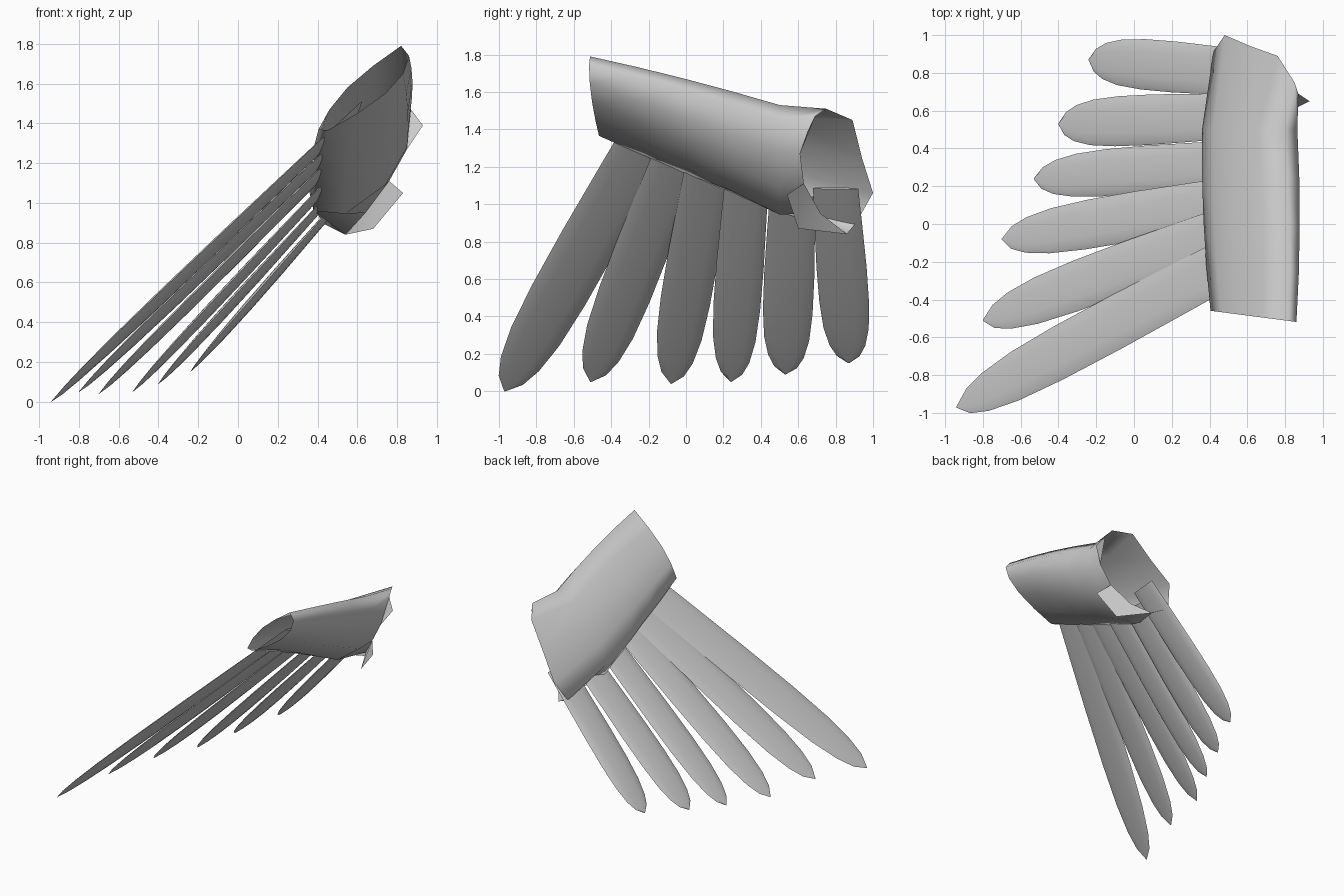
import bpy, math
from mathutils import Vector, Matrix

if "Cube" in bpy.data.objects:
    bpy.data.objects.remove(bpy.data.objects["Cube"])


def make_object(name, verts, faces, angle=40):
    mesh = bpy.data.meshes.new(name)
    mesh.from_pydata(verts, [], faces)
    mesh.update()
    obj = bpy.data.objects.new(name, mesh)
    bpy.context.collection.objects.link(obj)
    bpy.ops.object.select_all(action='DESELECT')
    obj.select_set(True)
    bpy.context.view_layer.objects.active = obj
    bpy.ops.object.shade_smooth_by_angle(angle=math.radians(angle))
    return obj


def bridge(rings, n):
    """Quads joining consecutive closed rings of n points."""
    return [(r * n + i, r * n + (i + 1) % n, (r + 1) * n + (i + 1) % n, (r + 1) * n + i)
            for r in range(rings - 1) for i in range(n)]


# Open sleeve: slanted lens section that thickens to a ragged back rim
front = [(.86, 1.74), (.82, 1.79), (.68, 1.69), (.55, 1.58), (.46, 1.47),
         (.405, 1.37), (.45, 1.365), (.60, 1.45), (.74, 1.55), (.83, 1.65)]
back = [(.865, 1.45), (.80, 1.53), (.66, 1.47), (.53, 1.34), (.42, 1.19),
        (.36, 1.05), (.38, .96), (.54, .945), (.74, 1.09), (.85, 1.28)]
rim = [(.87, .69, 1.47), (.85, .75, 1.51), (.76, .89, 1.45), (.62, .94, 1.25), (.48, 1.0, 1.06),
       (.42, .91, .90), (.54, .86, .84), (.64, .72, .95), (.76, .63, 1.11), (.85, .61, 1.27)]
verts = []
for t in (0, .25, .5, .75, 1):
    for i, ((fx, fz), (bx, bz)) in enumerate(zip(front, back)):
        y0 = -.46 - .13 * (fx - .41)
        bulge = .06 * t * (1 - t)
        x = fx + (bx - fx) * t
        verts.append((x + bulge * (1 if x > .65 else -1),
                      y0 + (.5 - y0) * t,
                      fz + (bz - fz) * t + bulge * (.7 if i < 5 else -.4)))
verts += rim
make_object("wing_sleeve", verts, bridge(6, 10), 100)

# Torn flaps flaring off the back rim
make_object("lower_flap", [rim[8], (.83, .54, 1.05), (.68, .60, .87), rim[6], rim[7]],
            [(0, 1, 2, 4), (4, 2, 3)], 60)
make_object("upper_flap", [rim[0], (.93, .65, 1.39), rim[9]], [(0, 1, 2)])


# Feathers: thin rounded blades, (root, tip, width, roll in degrees)
feathers = [((.60, -.15, 1.46), (-.94, -.97, .00), .31, 9),
            ((.60, .01, 1.39), (-.80, -.51, .05), .285, 9),
            ((.58, .14, 1.31), (-.70, -.08, .04), .27, 9),
            ((.54, .33, 1.19), (-.53, .24, .05), .255, 8),
            ((.48, .57, 1.05), (-.40, .53, .09), .27, 7),
            ((.58, .80, 1.085), (-.24, .87, .15), .27, 5)]
# (distance along blade, width factor, thickness)
profile = [(0, .9, .015), (.2, .95, .03), (.45, 1, .04), (.65, .99, .04),
           (.8, .9, .032), (.9, .71, .02), (.96, .45, .01), (1, .02, .001)]
SIDES = 12

for k, (root, tip, width, roll) in enumerate(feathers):
    a, b = Vector(root), Vector(tip)
    axis = (b - a).normalized()
    normal = axis.cross(Vector((0, 1, 0))).normalized()
    if normal.z < 0:
        normal = -normal
    side = normal.cross(axis)
    if side.y < 0:
        side = -side
    # roll lowers the rear edge so the top face leans backward
    r = math.radians(roll)
    side, normal = (side * math.cos(r) - normal * math.sin(r),
                    normal * math.cos(r) + side * math.sin(r))
    flip = 1 if side.cross(normal).dot(axis) > 0 else -1
    verts = []
    for t, w, thick in profile:
        c = a.lerp(b, t)
        for i in range(SIDES):
            ang = flip * 2 * math.pi * i / SIDES
            verts.append(c + side * (math.cos(ang) * w * width / 2)
                         + normal * (math.sin(ang) * thick / 2))
    faces = bridge(len(profile), SIDES)
    faces.append(tuple(range(SIDES))[::-1])
    faces.append(tuple(range(len(verts) - SIDES, len(verts))))
    make_object(f"feather_{k + 1}", verts, faces, 75)
